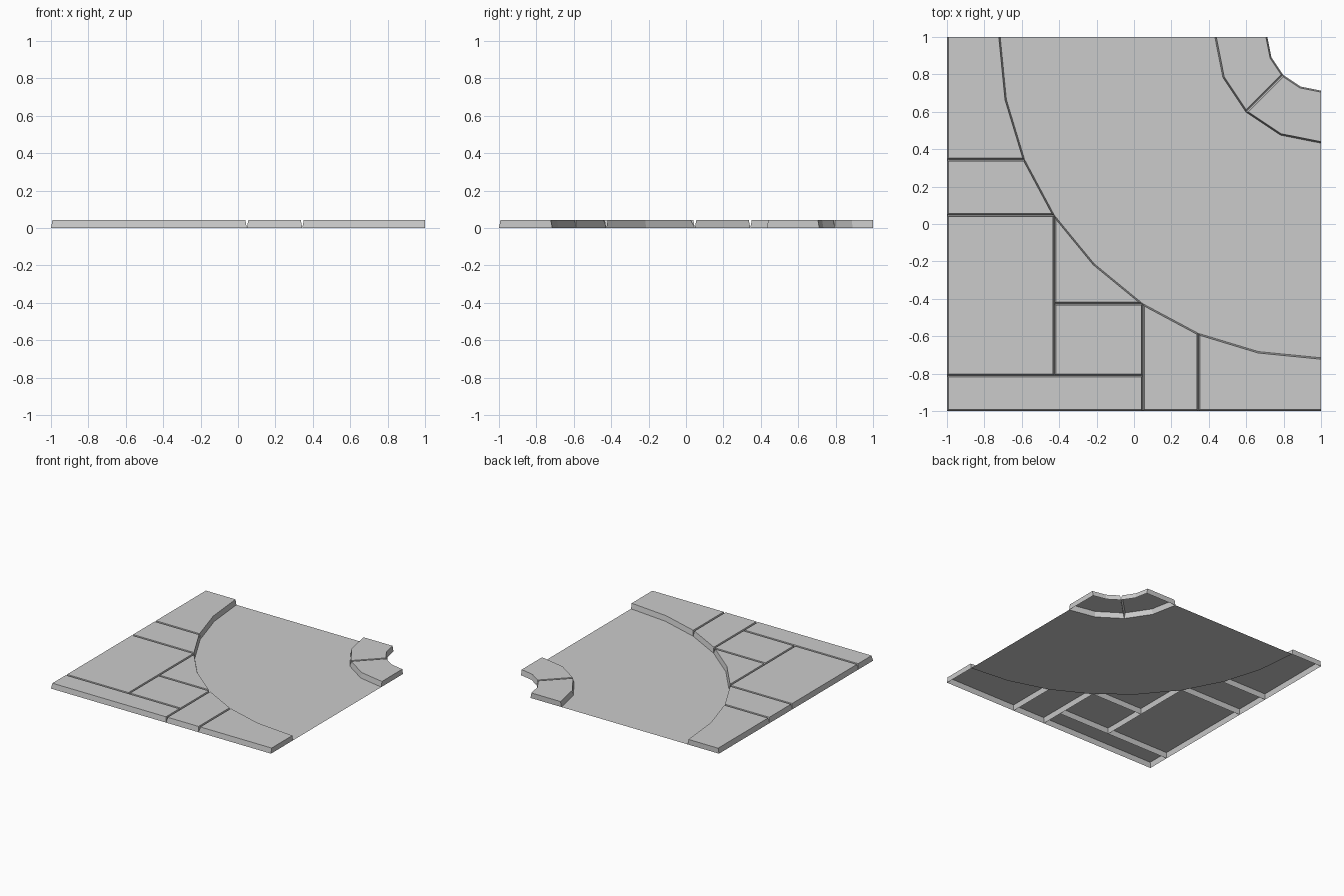
import bpy, bmesh, math
from mathutils import Vector, Matrix

cube = bpy.data.objects.get("Cube")
if cube:
    bpy.data.objects.remove(cube, do_unlink=True)

HEIGHT, TAPER = 0.043, 0.008

stone = bpy.data.materials.new("grey_stone")
stone.use_nodes = True
grey = (0.6, 0.6, 0.6, 1)
stone.diffuse_color = grey
stone.node_tree.nodes["Principled BSDF"].inputs["Base Color"].default_value = grey


def arc(radius, steps):
    """Quarter arc about the back left corner of the tile."""
    angles = [-math.pi / 2 * (1 + i / steps) for i in range(steps + 1)]
    return [Vector((1 + radius * math.cos(a), 1 + radius * math.sin(a))) for a in angles]


def on_cut(a, b):
    """True for edges on the two straight cut sides, which stay upright."""
    return any(a[i] > 0.999 and b[i] > 0.999 for i in (0, 1))


def inset(points):
    """Move every edge inward by the taper and find the new corners."""
    lines = []
    for a, b in zip(points, points[1:] + points[:1]):
        d = (b - a).normalized()
        n = Vector((-d.y, d.x))
        lines.append((n, n.dot(a) + (0 if on_cut(a, b) else TAPER)))
    return [Matrix((m, n)).inverted() @ Vector((p, q))
            for (m, p), (n, q) in zip(lines[-1:] + lines[:-1], lines)]


def finish(name, bm):
    mesh = bpy.data.meshes.new(name)
    bm.to_mesh(mesh)
    bm.free()
    mesh.materials.append(stone)
    bpy.context.collection.objects.link(bpy.data.objects.new(name, mesh))


def slab(name, points):
    """Hollow paving slab with sloping sides and an open underside."""
    points = [Vector(p) for p in points]
    bm = bmesh.new()
    low = [bm.verts.new((p.x, p.y, 0)) for p in points]
    top = [bm.verts.new((p.x, p.y, HEIGHT)) for p in inset(points)]
    bm.faces.new(top)
    for i in range(len(low)):
        j = (i + 1) % len(low)
        bm.faces.new((low[i], low[j], top[j], top[i]))
    finish(name, bm)


def rect(x0, y0, x1, y1):
    return [(x0, y0), (x1, y0), (x1, y1), (x0, y1)]


kerb = arc(1.715, 8)
corner_out = arc(0.568, 4)
corner_in = arc(0.287, 4)
x_mid, y_mid = kerb[3]
x_left, y_left = kerb[5]
strip = -0.81

# Flat road between the two kerbs
bm = bmesh.new()
bm.faces.new([bm.verts.new((p.x, p.y, 0)) for p in corner_out + kerb[::-1]])
if next(iter(bm.faces)).normal.z < 0:
    bmesh.ops.reverse_faces(bm, faces=bm.faces[:])
bm.normal_update()
if bm.faces[:][0].normal.z < 0:
    bmesh.ops.reverse_faces(bm, faces=bm.faces[:])
finish("road", bm)

# Paving outside the bend
slab("front_end_slab", [(kerb[2].x, -1), (1, -1)] + kerb[:3])
slab("front_slab", [(x_mid, -1), (kerb[2].x, -1), kerb[2], kerb[3]])
slab("front_strip_slab", rect(-1, -1, x_mid, strip))
slab("square_slab", rect(x_left, strip, x_mid, y_mid))
slab("bend_slab", [(x_left, y_mid)] + kerb[3:6])
slab("large_slab", rect(-1, strip, x_left, y_left))
slab("side_slab", [(-1, y_left), kerb[5], kerb[6], (-1, kerb[6].y)])
slab("side_end_slab", [(-1, kerb[6].y)] + kerb[6:] + [(-1, 1)])

# Two curved slabs inside the bend
for name, i in (("inner_front_slab", 0), ("inner_back_slab", 2)):
    slab(name, corner_in[i:i + 3] + corner_out[i:i + 3][::-1])
